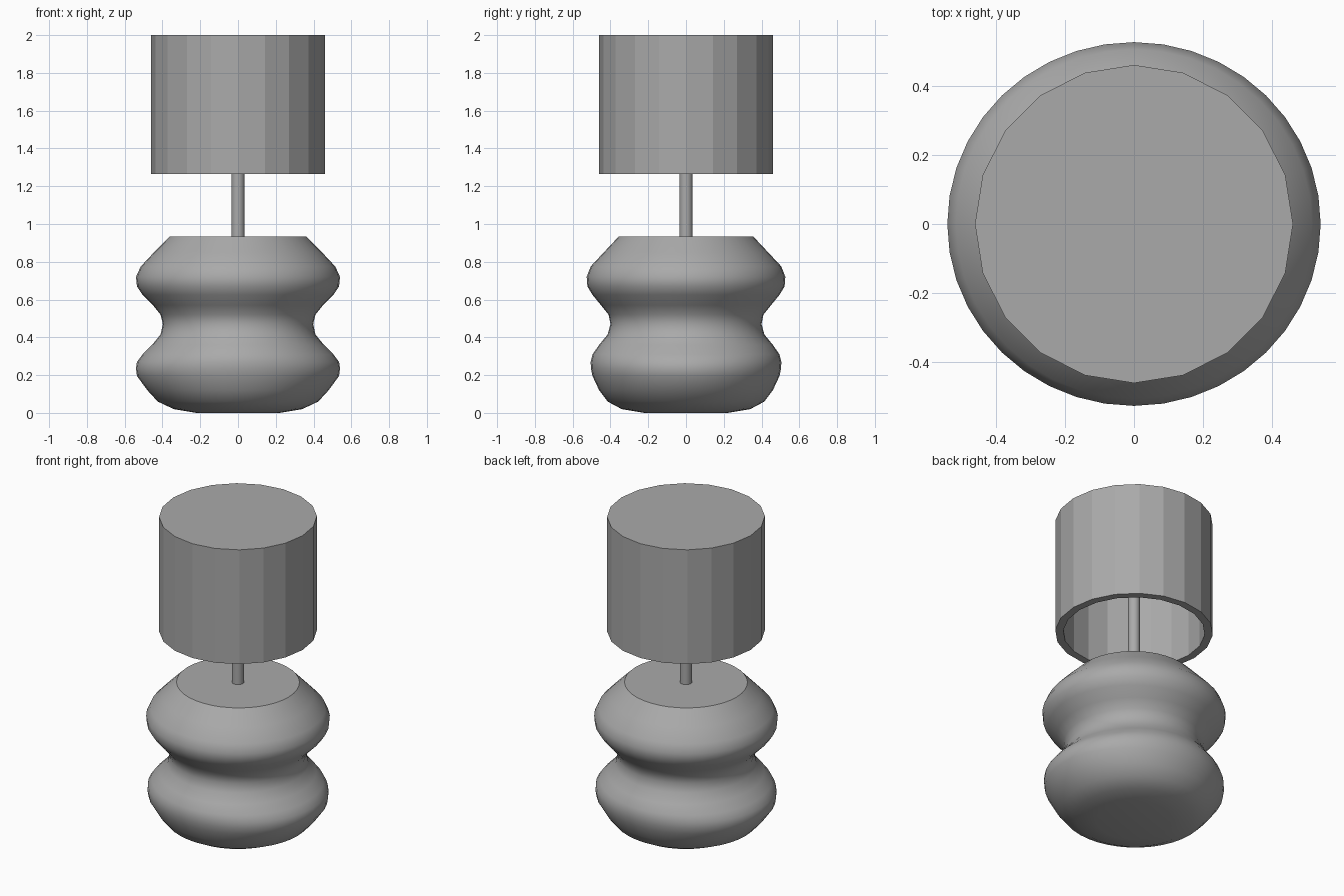
import bpy, bmesh, math

cube = bpy.data.objects.get("Cube")
if cube:
    bpy.data.objects.remove(cube)

grey = bpy.data.materials.new("plain_grey")
grey.use_nodes = True
colour = (0.4, 0.4, 0.4, 1)
grey.diffuse_color = colour
grey.node_tree.nodes["Principled BSDF"].inputs["Base Color"].default_value = colour


def lathe(name, profile, sides, smooth_angle=None):
    """Loft capped elliptical rings given as (z, x radius, y radius)."""
    bm = bmesh.new()
    rings = []
    for z, rx, ry in profile:
        angles = [2 * math.pi * i / sides for i in range(sides)]
        rings.append([bm.verts.new((rx * math.cos(a), ry * math.sin(a), z)) for a in angles])
    for low, high in zip(rings, rings[1:]):
        for i in range(sides):
            j = (i + 1) % sides
            bm.faces.new((low[i], low[j], high[j], high[i]))
    bm.faces.new(rings[0][::-1])
    bm.faces.new(rings[-1])
    mesh = bpy.data.meshes.new(name)
    bm.to_mesh(mesh)
    bm.free()
    mesh.materials.append(grey)
    obj = bpy.data.objects.new(name, mesh)
    bpy.context.collection.objects.link(obj)
    if smooth_angle:
        bpy.ops.object.select_all(action="DESELECT")
        obj.select_set(True)
        bpy.context.view_layer.objects.active = obj
        bpy.ops.object.shade_smooth_by_angle(angle=math.radians(smooth_angle))
    return obj


# Double-bulged base, slightly wider than deep
lathe("base", [
    (0.0, 0.22, 0.22), (0.02, 0.34, 0.34), (0.06, 0.425, 0.415),
    (0.12, 0.48, 0.46), (0.195, 0.535, 0.495), (0.235, 0.54, 0.503),
    (0.27, 0.535, 0.505), (0.31, 0.505, 0.495), (0.36, 0.455, 0.46),
    (0.415, 0.41, 0.415), (0.47, 0.398, 0.40), (0.52, 0.41, 0.41),
    (0.57, 0.45, 0.45), (0.625, 0.505, 0.495), (0.67, 0.535, 0.522),
    (0.72, 0.54, 0.526), (0.775, 0.515, 0.505), (0.85, 0.445, 0.435),
    (0.935, 0.36, 0.355),
], 40, 40)

# Thin stem running up inside the shade
lathe("stem", [(0.92, 0.035, 0.035), (1.96, 0.035, 0.035)], 16, 40)

# Thick-walled shade, closed on top and hollow below
lathe("shade", [
    (1.955, 0.413, 0.413), (1.265, 0.413, 0.413),
    (1.265, 0.46, 0.46), (2.0, 0.46, 0.46),
], 20)
